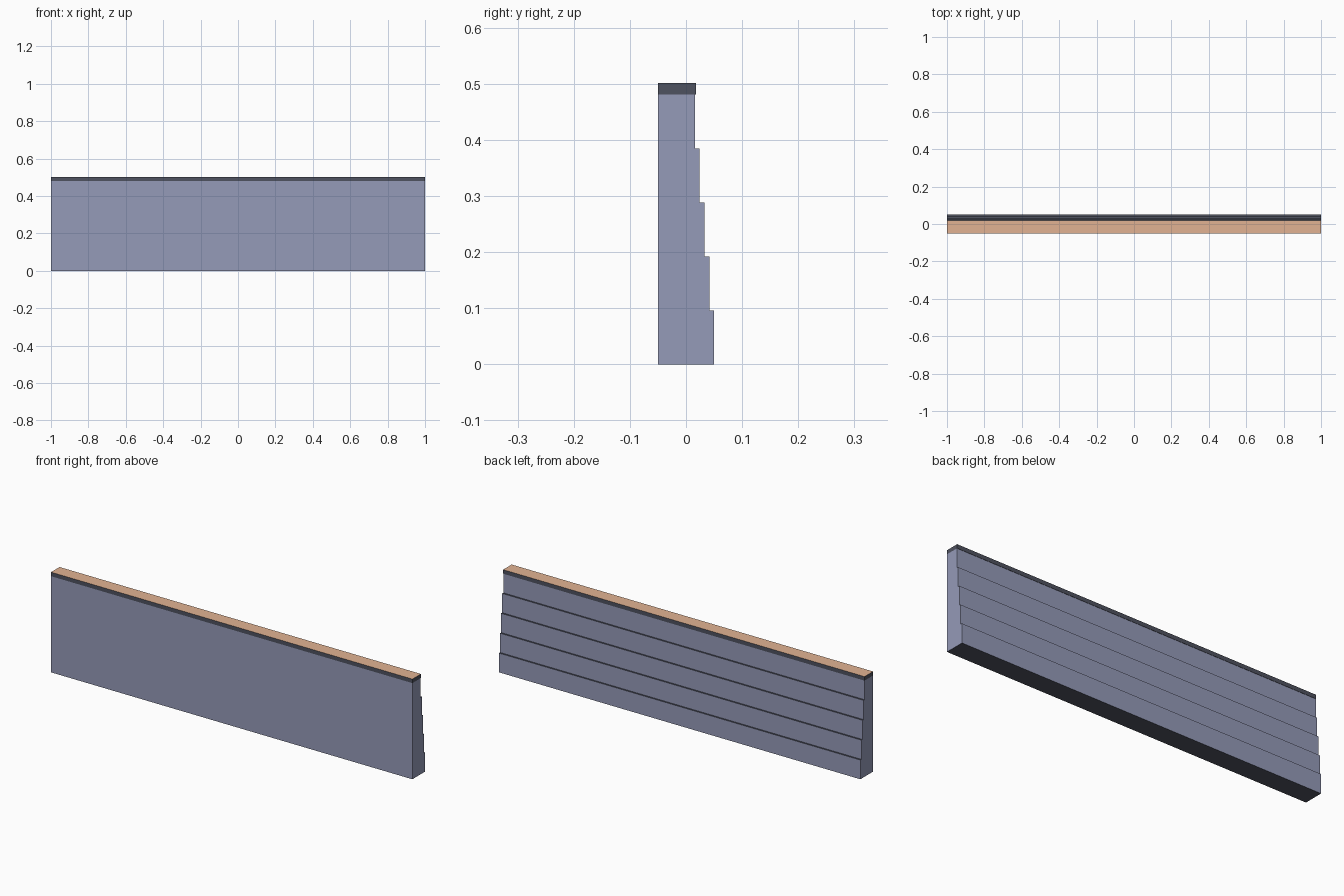
import bpy, bmesh

if "Cube" in bpy.data.objects:
    bpy.data.objects.remove(bpy.data.objects["Cube"])


def material(name, rgb):
    m = bpy.data.materials.new(name)
    m.diffuse_color = (*rgb, 1.0)
    m.use_nodes = True
    m.node_tree.nodes["Principled BSDF"].inputs["Base Color"].default_value = m.diffuse_color
    return m


WALL = material("blue grey", (0.30, 0.325, 0.48))
DARK = material("dark slate", (0.078, 0.085, 0.115))
TAN = material("tan", (0.76, 0.45, 0.29))


def extrude_profile(name, profile, side, top, bottom):
    """Extrude a (y, z) profile along x; colour faces by direction."""
    bm = bmesh.new()
    face = bm.faces.new([bm.verts.new((-1, y, z)) for y, z in profile])
    geom = bmesh.ops.extrude_face_region(bm, geom=[face])["geom"]
    verts = [g for g in geom if isinstance(g, bmesh.types.BMVert)]
    bmesh.ops.translate(bm, verts=verts, vec=(2, 0, 0))
    bmesh.ops.recalc_face_normals(bm, faces=bm.faces)
    for f in bm.faces:
        f.material_index = 1 if f.normal.z > 0.9 else 2 if f.normal.z < -0.9 else 0
    me = bpy.data.meshes.new(name)
    bm.to_mesh(me)
    bm.free()
    for m in (side, top, bottom):
        me.materials.append(m)
    ob = bpy.data.objects.new(name, me)
    bpy.context.collection.objects.link(ob)
    return ob


FRONT = -0.05
COURSES = 5
WALL_TOP = 0.481
CAP_TOP = 0.501

# wall body: flat front, five courses stepping inward on the back, dark ledges
profile = [(FRONT, 0.0)]
for i in range(COURSES):
    y = 0.05 - i * 0.0085
    profile += [(y, WALL_TOP * i / COURSES), (y, WALL_TOP * (i + 1) / COURSES)]
profile.append((FRONT, WALL_TOP))
extrude_profile("stepped_wall", profile, WALL, DARK, DARK)

# coping: dark sides with a tan top
extrude_profile("coping", [(FRONT, WALL_TOP), (0.0175, WALL_TOP),
                           (0.0175, CAP_TOP), (FRONT, CAP_TOP)], DARK, TAN, DARK)
